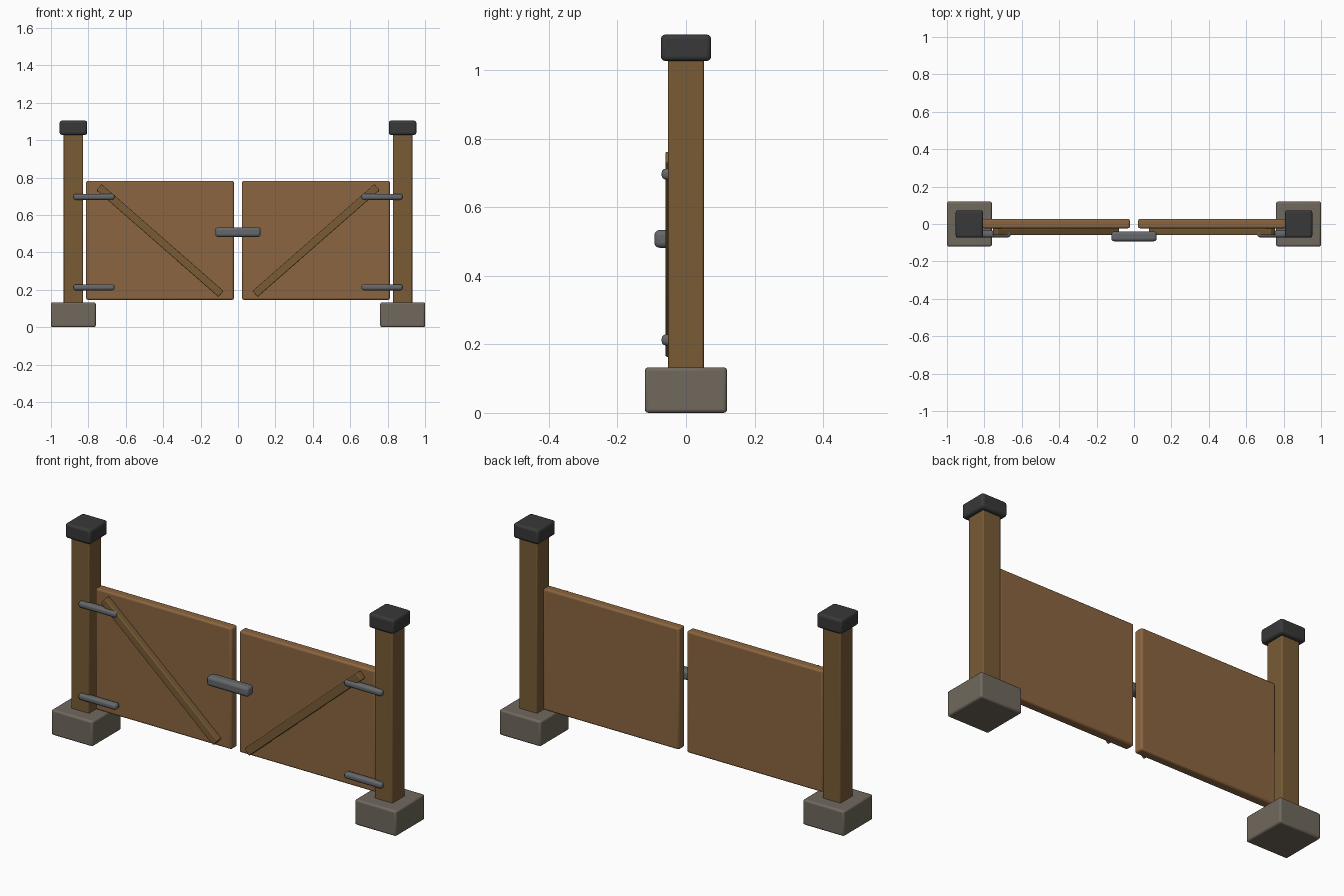
import bpy, math

if "Cube" in bpy.data.objects:
    bpy.data.objects.remove(bpy.data.objects["Cube"])


def material(name, rgb):
    m = bpy.data.materials.new(name)
    m.diffuse_color = (*rgb, 1)
    m.use_nodes = True
    m.node_tree.nodes["Principled BSDF"].inputs["Base Color"].default_value = m.diffuse_color
    return m


PANEL = material("panel_wood", (0.26, 0.13, 0.05))
POST = material("post_wood", (0.19, 0.105, 0.036))
CAP = material("dark_cap", (0.04, 0.04, 0.042))
METAL = material("metal", (0.13, 0.137, 0.147))
STONE = material("stone", (0.16, 0.14, 0.11))


def box(name, center, size, mat, bevel, tilt=0.0):
    """Bevelled block, optionally tilted about the y axis."""
    bpy.ops.mesh.primitive_cube_add(size=1, location=center)
    ob = bpy.context.object
    ob.name = name
    ob.scale = size
    bpy.ops.object.transform_apply(location=False, rotation=False, scale=True)
    ob.rotation_euler.y = tilt
    ob.data.materials.append(mat)
    mod = ob.modifiers.new("bevel", "BEVEL")
    mod.width = bevel
    mod.segments = 3
    bpy.ops.object.shade_smooth_by_angle(angle=math.radians(35))
    return ob


for side, s in (("left", -1), ("right", 1)):
    # Footing, post and cap
    box(f"{side}_footing", (s * 0.88, 0, 0.0665), (0.24, 0.24, 0.133), STONE, 0.01)
    box(f"{side}_post", (s * 0.88, 0, 0.58), (0.104, 0.104, 0.92), POST, 0.006)
    box(f"{side}_cap", (s * 0.88, 0, 1.066), (0.147, 0.147, 0.077), CAP, 0.013)

    # Gate leaf with its diagonal brace
    box(f"{side}_panel", (s * 0.417, 0.002, 0.464), (0.79, 0.05, 0.637), PANEL, 0.01)
    box(f"{side}_brace", (s * 0.417, -0.042, 0.463), (0.867, 0.036, 0.042),
        POST, 0.005, -s * math.atan2(0.571, 0.652))

    # Hinge straps
    for level, z in (("lower", 0.213), ("upper", 0.697)):
        box(f"{side}_{level}_hinge", (s * 0.77, -0.053, z), (0.22, 0.036, 0.032),
            METAL, 0.012)

# Latch bar across the gap
box("latch", (0, -0.066, 0.508), (0.242, 0.053, 0.052), METAL, 0.015)
